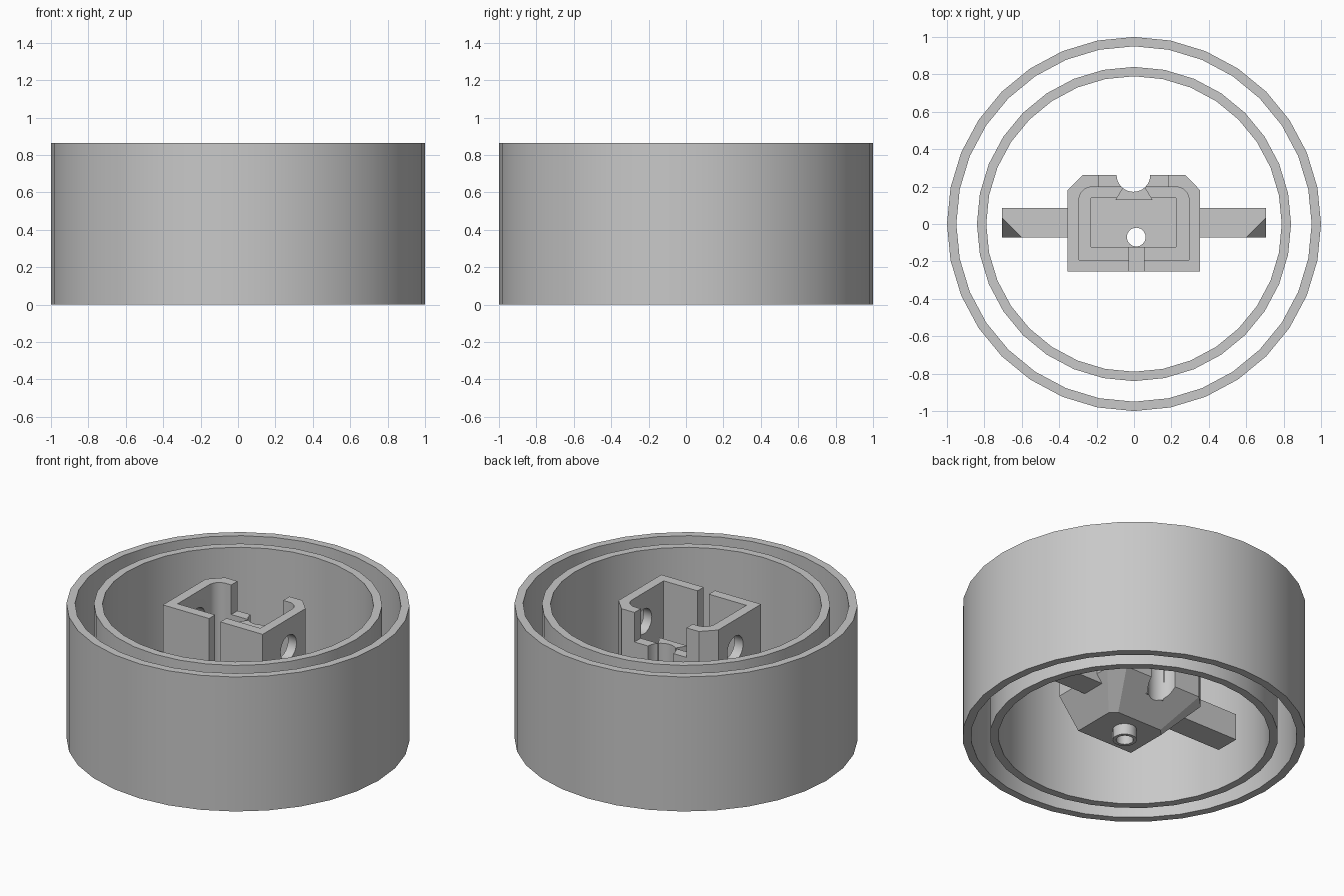
import bpy, bmesh, math
from mathutils import Matrix

cube = bpy.data.objects.get("Cube")
if cube:
    bpy.data.objects.remove(cube, do_unlink=True)

HEIGHT = 0.865

# One grey material for the whole model
grey = bpy.data.materials.new("plain grey")
grey.use_nodes = True
colour = (0.58, 0.58, 0.58, 1)
grey.diffuse_color = colour
grey.node_tree.nodes["Principled BSDF"].inputs["Base Color"].default_value = colour


def finish(name, bm):
    bmesh.ops.recalc_face_normals(bm, faces=bm.faces)
    mesh = bpy.data.meshes.new(name)
    bm.to_mesh(mesh)
    bm.free()
    mesh.materials.append(grey)
    obj = bpy.data.objects.new(name, mesh)
    bpy.context.collection.objects.link(obj)
    return obj


def loft(name, sections):
    """Solid through stacked outlines, each given as (z, points)."""
    bm = bmesh.new()
    rings = [[bm.verts.new((x, y, z)) for x, y in pts] for z, pts in sections]
    n = len(rings[0])
    for low, high in zip(rings, rings[1:]):
        for i in range(n):
            j = (i + 1) % n
            bm.faces.new((low[i], low[j], high[j], high[i]))
    bm.faces.new(rings[0][::-1])
    bm.faces.new(rings[-1])
    return finish(name, bm)


def prism(name, pts, z0, z1):
    return loft(name, [(z0, pts), (z1, pts)])


def box(name, x0, x1, y0, y1, z0, z1):
    return prism(name, [(x0, y0), (x1, y0), (x1, y1), (x0, y1)], z0, z1)


def arc(cx, cy, r, a0, a1, steps):
    angles = [math.radians(a0 + (a1 - a0) * i / steps) for i in range(steps + 1)]
    return [(cx + r * math.cos(a), cy + r * math.sin(a)) for a in angles]


def cylinder(name, cx, cy, r, z0, z1):
    return prism(name, arc(cx, cy, r, 0, 360, 32)[:-1], z0, z1)


def tube(name, cx, cy, outer, inner, z0, z1):
    """Square-edged ring spun from its wall section."""
    bm = bmesh.new()
    wall = [(inner, z0), (outer, z0), (outer, z1), (inner, z1)]
    loops = []
    for i in range(32):
        a = math.tau * i / 32
        loops.append([bm.verts.new((cx + r * math.cos(a), cy + r * math.sin(a), z)) for r, z in wall])
    for i in range(32):
        a, b = loops[i], loops[(i + 1) % 32]
        for k in range(4):
            m = (k + 1) % 4
            bm.faces.new((a[k], b[k], b[m], a[m]))
    return finish(name, bm)


def select_only(obj):
    bpy.ops.object.select_all(action="DESELECT")
    obj.select_set(True)
    bpy.context.view_layer.objects.active = obj


def combine(target, tool, operation="DIFFERENCE"):
    select_only(target)
    mod = target.modifiers.new("cut", "BOOLEAN")
    mod.operation, mod.solver, mod.object = operation, "EXACT", tool
    bpy.ops.object.modifier_apply(modifier=mod.name)
    bpy.data.objects.remove(tool, do_unlink=True)


# Two concentric walls
parts = [tube("outer_wall", 0, 0, 1.0, 0.95, 0, HEIGHT),
         tube("inner_wall", 0, 0, 0.84, 0.79, 0, HEIGHT)]

# Central housing: chamfered box tapering to a small flat base
base = [(-0.19, -0.255), (0.21, -0.255), (0.21, 0.02),
        (0.17, 0.06), (-0.15, 0.06), (-0.19, 0.02)]
plan = [(-0.356, -0.255), (0.354, -0.255), (0.354, 0.18),
        (0.275, 0.262), (-0.275, 0.262), (-0.356, 0.18)]
housing = loft("housing", [(0.07, base), (0.25, plan), (HEIGHT, plan)])

# Hollow interior with rounded back corners, then the deeper pit
cavity = ([(-0.294, -0.193), (0.294, -0.193)]
          + arc(0.224, 0.128, 0.07, 0, 90, 8)
          + arc(-0.224, 0.128, 0.07, 90, 180, 8))
combine(housing, prism("cavity_cutter", cavity, 0.3, 1))
combine(housing, box("pit_cutter", -0.23, 0.225, -0.123, 0.139, 0.2, 0.5))

# Back notch and front slot
combine(housing, box("notch_cutter", -0.187, 0.183, 0.1, 0.4, 0.675, 1))
combine(housing, box("slot_cutter", -0.027, 0.053, -0.4, -0.1, 0.25, 1))

# Side holes through both walls
hole = cylinder("hole_cutter", 0, 0, 0.08, -0.6, 0.6)
hole.data.transform(Matrix.Translation((0, 0.008, 0.68)) @ Matrix.Rotation(math.pi / 2, 4, "Y"))
combine(housing, hole)

# Flared boss inside the back wall, with a round groove behind it
boss = [(-0.1, 0.128), (0.1, 0.128), (0.045, 0.22), (-0.045, 0.22)]
combine(housing, prism("boss", boss, 0.18, 0.675), "UNION")
combine(housing, cylinder("groove_cutter", -0.003, 0.262, 0.09, -0.1, 1))

# Outlet through the floor with its nozzle
combine(housing, cylinder("outlet_cutter", 0.012, -0.07, 0.05, -0.1, 0.4))
parts += [housing, tube("nozzle", 0.012, -0.07, 0.07, 0.05, 0, 0.08)]

# Side arms with a slanted cut on the front outer corner
for side, name in ((1, "left_arm"), (-1, "right_arm")):
    arm = box(name, 0.31, 0.705, -0.072, 0.085, 0.2, 0.37)
    bm = bmesh.new()
    bm.from_mesh(arm.data)
    corner = max(bm.verts, key=lambda v: v.co.x - v.co.y + v.co.z)
    inward = {e: e.other_vert(corner).co.copy() for e in corner.link_edges}
    faces = list(corner.link_faces)
    start = corner.co.copy()
    ends = []
    for edge, end in inward.items():
        vertical = abs(end.z - start.z) > 0.01
        if vertical:
            ends.append(edge.other_vert(corner))
        else:
            length = (end - start).length
            ends.append(bmesh.utils.edge_split(edge, corner, 0.105 / length)[1])
    for face in list(corner.link_faces):
        touching = [v for v in ends if v in face.verts]
        if len(touching) == 2:
            rim = [v for v in face.verts if v is not corner]
            bm.faces.new(rim)
    bmesh.ops.delete(bm, geom=[corner], context="VERTS")
    bm.faces.new(ends)
    for v in bm.verts:
        v.co.x *= side
    bmesh.ops.recalc_face_normals(bm, faces=bm.faces)
    bm.to_mesh(arm.data)
    bm.free()
    parts.append(arm)

# Smooth the round surfaces, keep the edges crisp
for part in parts:
    select_only(part)
    bpy.ops.object.shade_smooth_by_angle(angle=math.radians(25))
